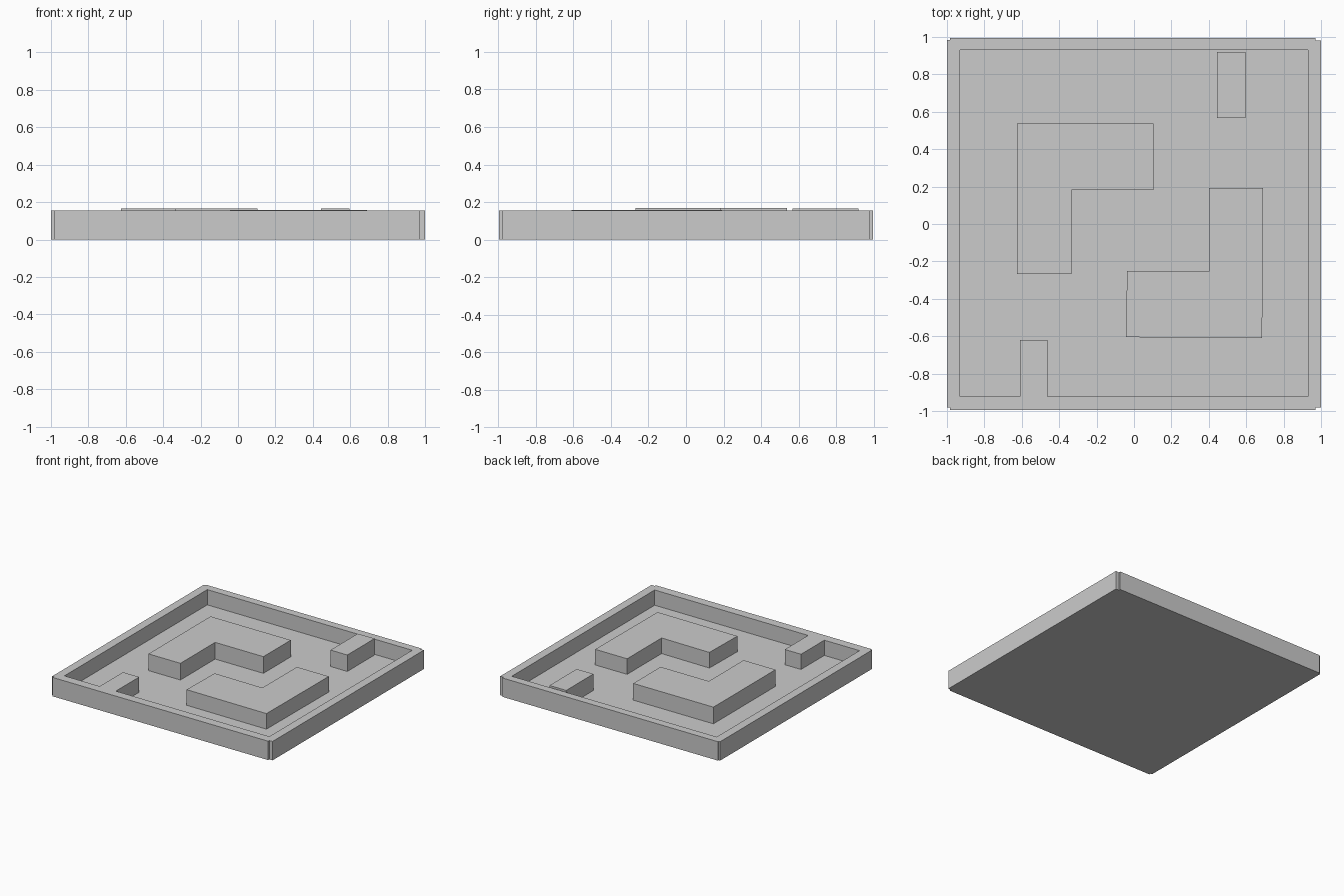
import bpy, bmesh

if "Cube" in bpy.data.objects:
    bpy.data.objects.remove(bpy.data.objects["Cube"])


def prism(name, outline, z0, z1):
    """Extrude a flat outline from z0 up to z1."""
    bm = bmesh.new()
    face = bm.faces.new([bm.verts.new((x, y, z0)) for x, y in outline])
    ext = bmesh.ops.extrude_face_region(bm, geom=[face], use_keep_orig=True)
    for v in ext["geom"]:
        if isinstance(v, bmesh.types.BMVert):
            v.co.z = z1
    bmesh.ops.recalc_face_normals(bm, faces=bm.faces)
    mesh = bpy.data.meshes.new(name)
    bm.to_mesh(mesh)
    bm.free()
    obj = bpy.data.objects.new(name, mesh)
    bpy.context.collection.objects.link(obj)
    return obj


FLOOR, RIM = 0.03, 0.155

# square tray body with small notched corners
tray = prism("tray", [
    (-0.985, -0.995), (0.97, -0.995), (0.97, -0.98), (1, -0.98),
    (1, 0.98), (0.97, 0.98), (0.97, 0.995), (-0.985, 0.995),
    (-0.985, 0.985), (-1, 0.985), (-1, -0.98), (-0.985, -0.98)], 0, RIM)

# pocket cut leaves the floor, the rim and the stub joined to the front rim
pocket = prism("pocket_cutter", [
    (-0.93, -0.922), (-0.61, -0.922), (-0.61, -0.62), (-0.463, -0.62),
    (-0.463, -0.922), (0.93, -0.922), (0.93, 0.93), (-0.93, 0.93)], FLOOR, 0.3)
pocket.hide_render = True
cut = tray.modifiers.new("pocket", "BOOLEAN")
cut.operation = "DIFFERENCE"
cut.solver = "EXACT"
cut.object = pocket
bpy.context.view_layer.objects.active = tray
bpy.ops.object.modifier_apply(modifier=cut.name)
bpy.data.objects.remove(pocket)

# two L-shaped blocks facing each other
prism("left_corner_block", [
    (-0.625, -0.268), (-0.335, -0.268), (-0.335, 0.182),
    (0.103, 0.182), (0.103, 0.537), (-0.625, 0.537)], FLOOR, 0.167)
prism("right_corner_block", [
    (-0.043, -0.605), (0.685, -0.61), (0.69, 0.192),
    (0.4, 0.192), (0.4, -0.255), (-0.037, -0.25)], FLOOR, 0.158)

# short block next to the back rim
prism("back_block", [
    (0.443, 0.567), (0.595, 0.567), (0.595, 0.92), (0.443, 0.92)], FLOOR, 0.165)
